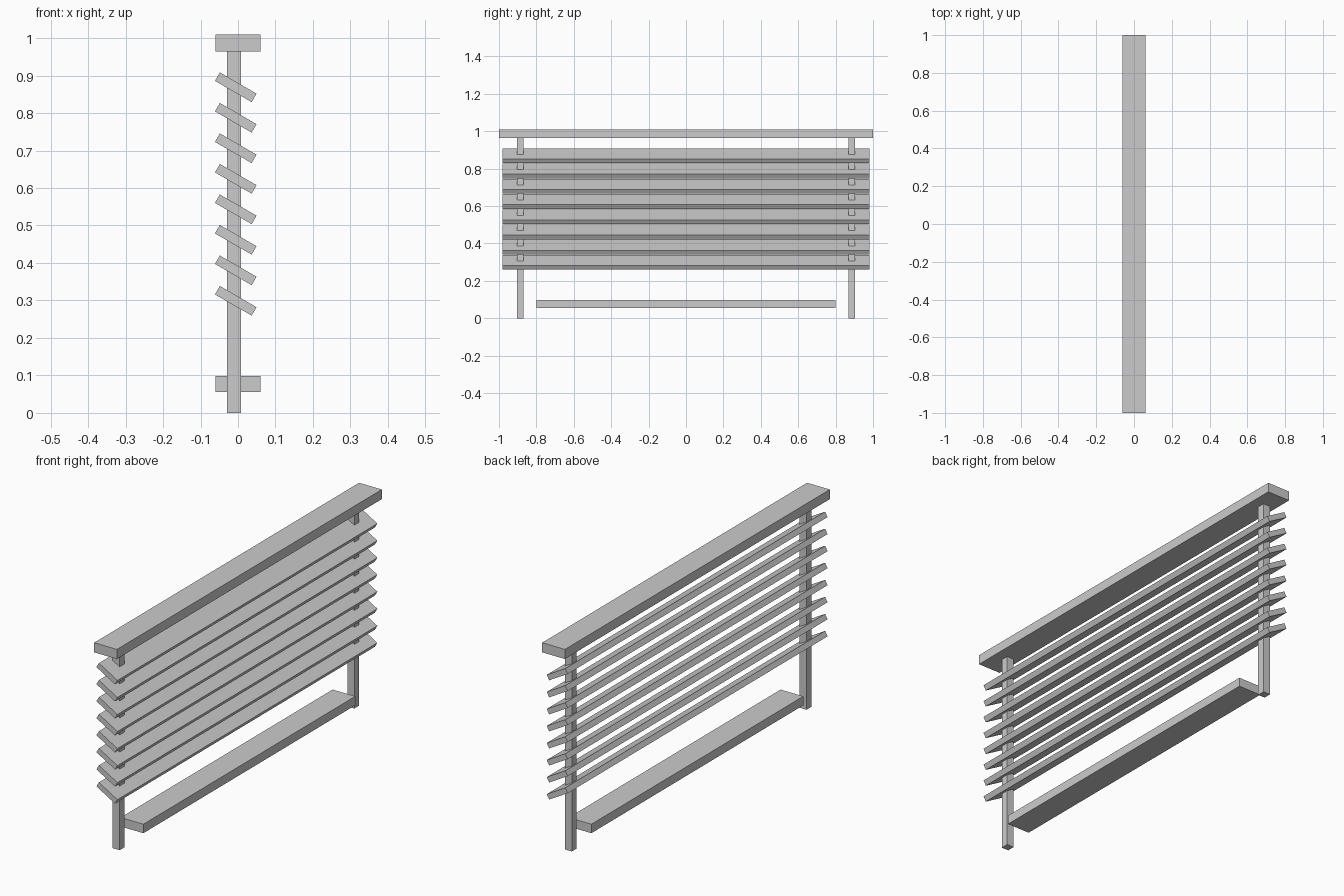
import bpy
import math

if "Cube" in bpy.data.objects:
    bpy.data.objects.remove(bpy.data.objects["Cube"])


def box(name, centre, size, tilt=0.0):
    """Box with given centre and full size, tilted about the y axis."""
    bpy.ops.mesh.primitive_cube_add(size=1, location=centre)
    ob = bpy.context.object
    ob.name = name
    ob.scale = size
    bpy.ops.object.transform_apply(location=False, rotation=False, scale=True)
    ob.rotation_euler.y = tilt
    return ob


# Top handrail and lower rail
box("top_rail", (0, 0, 0.987), (0.12, 2.0, 0.046))
box("bottom_rail", (0, 0, 0.077), (0.12, 1.6, 0.043))

# Two upright posts, set slightly behind the centre line
for side, label in ((-1, "front"), (1, "back")):
    box(label + "_post", (-0.011, side * 0.886, 0.4825), (0.037, 0.037, 0.965))

# Eight louvre slats, sloping down towards +x
for i in range(8):
    box(f"louvre_slat_{i + 1}", (-0.006, 0, 0.299 + i * 0.0814),
        (0.113, 1.962, 0.026), math.radians(30))
